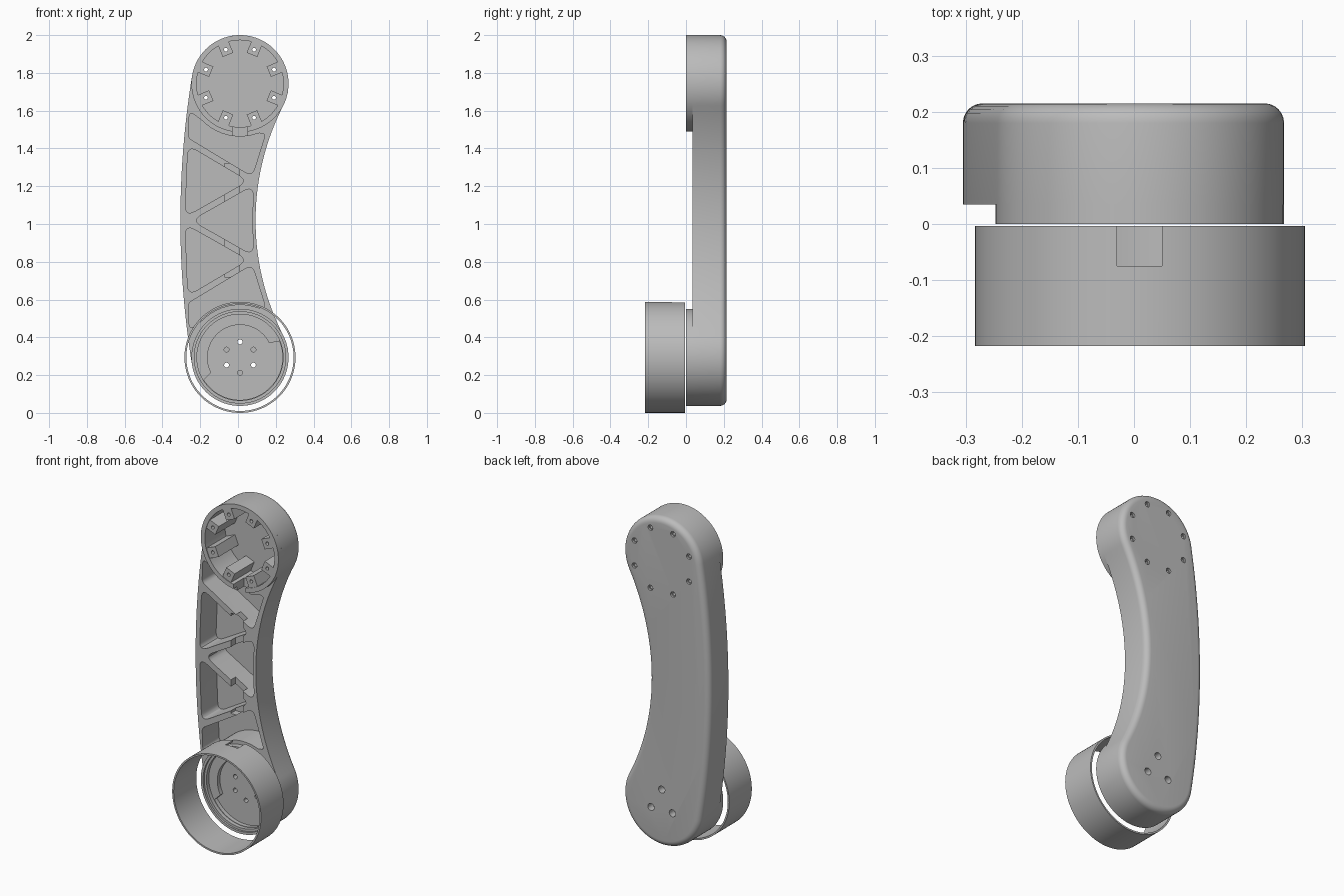
import bpy, bmesh, math
from math import cos, sin, radians, atan2, hypot, pi
from mathutils import Vector

if "Cube" in bpy.data.objects:
    bpy.data.objects.remove(bpy.data.objects["Cube"])

grey = bpy.data.materials.new("plain grey")
grey.use_nodes = True
grey.diffuse_color = (0.5, 0.5, 0.5, 1)
grey.node_tree.nodes["Principled BSDF"].inputs["Base Color"].default_value = (0.5, 0.5, 0.5, 1)

CX, MID, H, R = 0.0105, 1.0185, 0.7245, 0.257   # end centres sit at MID +/- H
TOP, LOW = MID + H, MID - H
FRONT, BACK, FLOOR = 0.035, 0.215, 0.19


def arc(x, z, r, a0, a1, n):
    """n points on an arc, end point left out."""
    return [(x + r * cos(a0 + (a1 - a0) * i / n), z + r * sin(a0 + (a1 - a0) * i / n))
            for i in range(n)]


def circle(x, z, r, n=96):
    return arc(x, z, r, 0, 2 * pi, n)


def box(x0, x1, z0, z1):
    return [(x0, z0), (x1, z0), (x1, z1), (x0, z1)]


def rounded(points, r=0.034, n=6):
    """Round every corner of a polygon."""
    pts, out = [Vector(p) for p in points], []
    for i, p in enumerate(pts):
        a, b = pts[i - 1] - p, pts[(i + 1) % len(pts)] - p
        d = min(r / math.tan(a.angle(b) / 2), 0.45 * a.length, 0.45 * b.length)
        s, e = p + a.normalized() * d, p + b.normalized() * d
        for k in range(n + 1):
            t = k / n
            out.append(tuple(s * (1 - t) ** 2 + p * 2 * t * (1 - t) + e * t * t))
    return out


def finish(name, bm):
    bmesh.ops.recalc_face_normals(bm, faces=bm.faces)
    me = bpy.data.meshes.new(name)
    bm.to_mesh(me)
    bm.free()
    me.materials.append(grey)
    ob = bpy.data.objects.new(name, me)
    bpy.context.collection.objects.link(ob)
    return ob


def prisms(name, parts, fillet=0):
    """Outlines in x, z pushed from y0 to y1; fillet rounds the back edge."""
    bm = bmesh.new()
    for pts, y0, y1 in parts:
        f = bm.faces.new([bm.verts.new((x, y0, z)) for x, z in pts])
        g = bmesh.ops.extrude_face_region(bm, geom=[f])["geom"]
        bmesh.ops.translate(bm, vec=(0, y1 - y0, 0),
                            verts=[v for v in g if isinstance(v, bmesh.types.BMVert)])
        if fillet:
            rim = [e for e in bm.edges if all(abs(v.co.y - y1) < 1e-5 for v in e.verts)]
            bmesh.ops.bevel(bm, geom=rim, offset=fillet, segments=6, profile=0.5,
                            affect="EDGES", clamp_overlap=False)
    return finish(name, bm)


def ring(name, z, r_in, r_out, y0, y1, n=96):
    bm = bmesh.new()
    loops = [[bm.verts.new((x, y, v)) for x, v in circle(CX, z, r, n)]
             for r, y in ((r_in, y0), (r_out, y0), (r_out, y1), (r_in, y1))]
    for j in range(4):
        a, b = loops[j], loops[(j + 1) % 4]
        for i in range(n):
            k = (i + 1) % n
            bm.faces.new((a[i], a[k], b[k], b[i]))
    return finish(name, bm)


def cut(ob, *cutters):
    for c in cutters:
        c.hide_render = True
        m = ob.modifiers.new("cut", "BOOLEAN")
        m.operation, m.solver, m.object = "DIFFERENCE", "EXACT", c
    me = bpy.data.meshes.new_from_object(ob.evaluated_get(bpy.context.evaluated_depsgraph_get()))
    ob.modifiers.clear()
    ob.data = me


# Curved arm: two end circles joined by tangent arcs
k = CX + 0.305
ro = (k * k + H * H - R * R) / (2 * (k - R))      # convex side
co = ro - 0.305
q = 0.093 - CX
ri = (q * q + H * H - R * R) / (2 * (R - q))      # concave side
ci = ri + 0.093
ao, ai = atan2(H, CX - co), atan2(H, ci - CX)
outline = (arc(CX, TOP, R, -ai, ao, 60) + arc(co, MID, ro, ao, 2 * pi - ao, 40)
           + arc(CX, LOW, R, 2 * pi - ao, 2 * pi + ai, 60)
           + arc(ci, MID, ri, pi + ai, pi - ai, 40))
arm = prisms("arm_body", [(outline, FRONT, BACK)], fillet=0.035)

# Lightening pockets, the upper two mirrored below the middle
end_pocket = ([(-0.262, 1.455), (0.075, 1.252), (0.145, 1.475)]
              + arc(CX, TOP, 0.28, radians(291), radians(219), 12) + [(-0.258, 1.6)])
side_pocket = [(-0.28, 1.038), (0.053, 1.228), (-0.265, 1.416)]
mid_pocket = [(-0.245, MID), (0.083, 0.832), (0.075, MID), (0.083, 1.205)]
pockets = [rounded(mid_pocket)]
for p in (end_pocket, side_pocket):
    pockets += [rounded(p), rounded([(x, 2 * MID - z) for x, z in p])]
pocket_cut = prisms("pocket_cutter", [(p, -0.02, FLOOR) for p in pockets])

# Wire channel through the ribs, and slot from the upper cup
channel_cut = prisms("channel_cutter", [(box(-0.072, 0.008, 0.72, 1.32), -0.02, 0.08)])
slot_cut = prisms("slot_cutter", [(box(-0.03, 0.05, 1.42, 1.56), -0.02, 0.1)])
cup_cut = prisms("cup_cutter", [(circle(CX, TOP, 0.23), -0.02, FLOOR)])

# Lower recess: wide on one half, narrow behind the crescent ledge
recess = (arc(CX, LOW, 0.172, radians(26), radians(212), 48)
          + arc(CX, LOW, 0.225, radians(212), radians(386), 48))
recess_cut = prisms("recess_cutter", [(recess, -0.02, 0.06)])

# Screw holes
screws = [radians(22.5 + 45 * i) for i in range(8)]
top_holes, bores, low_holes = [], [], []
for a in screws:
    x, z = CX + 0.195 * cos(a), TOP + 0.195 * sin(a)
    top_holes.append((circle(x, z, 0.01, 16), -0.05, 0.3))
    bores.append((circle(x, z, 0.016, 20), 0.203, 0.3))
for i in range(6):
    a = radians(30 + 60 * i)
    x, z = CX + 0.082 * cos(a), LOW + 0.082 * sin(a)
    through = i % 2 == 1
    low_holes.append((circle(x, z, 0.013, 20), 0.0, 0.3 if through else 0.1))
    if through:
        bores.append((circle(x, z, 0.021, 24), 0.17, 0.3))
hole_cut = prisms("top_hole_cutter", top_holes)
low_cut = prisms("low_hole_cutter", low_holes)
bore_cut = prisms("bore_cutter", bores)
cut(arm, pocket_cut, channel_cut, cup_cut, slot_cut, recess_cut, hole_cut, low_cut, bore_cut)

# Raised rims on the arm front
upper_rim = ring("upper_rim", TOP, 0.23, R, 0, FLOOR - 0.155)
cut(upper_rim, slot_cut)
lower_rim = ring("lower_rim", LOW, 0.242, R, 0, FRONT)
lower_step = ring("lower_rim_step", LOW, 0.228, 0.242, 0.012, FRONT)

# Screw posts inside the upper cup
posts = []
for a in screws:
    u, v = Vector((cos(a), sin(a))), Vector((-sin(a), cos(a)))
    c = Vector((CX, TOP))
    posts.append(([tuple(c + u * r + v * w) for r, w in
                   ((0.165, -0.03), (0.234, -0.03), (0.234, 0.03), (0.165, 0.03))],
                  0.004, FLOOR + 0.001))
screw_posts = prisms("screw_posts", posts)
cut(screw_posts, hole_cut)

# Loose collar in front of the lower end, notched at the top
collar = ring("collar", LOW, 0.284, 0.294, -0.217, -0.004, 128)
notch_cut = prisms("notch_cutter", [(box(-0.03, 0.05, 0.5, 0.65), -0.075, 0.05)])
cut(collar, notch_cut)

for ob in [o for o in bpy.data.objects if o.name.endswith("_cutter")]:
    bpy.data.objects.remove(ob)

# Smooth curved walls, keep edges sharp
bpy.ops.object.select_all(action="DESELECT")
for ob in (arm, upper_rim, lower_rim, lower_step, screw_posts, collar):
    ob.select_set(True)
bpy.context.view_layer.objects.active = arm
bpy.ops.object.shade_smooth_by_angle(angle=radians(30))
